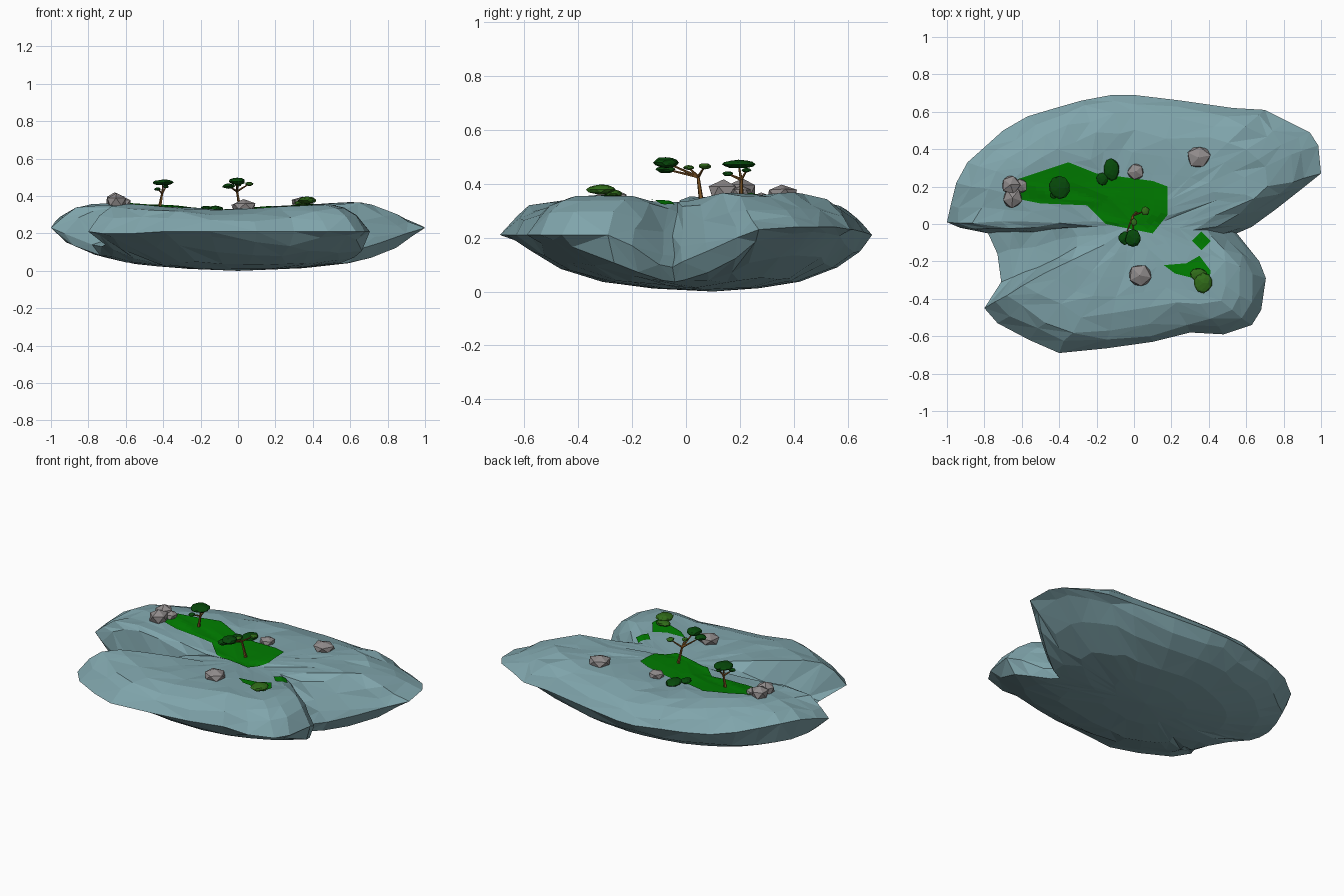
import bpy, bmesh, math, random
from mathutils import Vector, Matrix
from mathutils.bvhtree import BVHTree

if "Cube" in bpy.data.objects:
    bpy.data.objects.remove(bpy.data.objects["Cube"])
random.seed(4)

def material(name, rgb):
    m = bpy.data.materials.new(name)
    m.diffuse_color = (*rgb, 1)
    m.use_nodes = True
    m.node_tree.nodes["Principled BSDF"].inputs["Base Color"].default_value = m.diffuse_color
    return m

STONE = material("blue_grey_stone", (0.215, 0.375, 0.41))
GRASS = material("grass_green", (0.0, 0.2, 0.0))
DARK = material("dark_leaf", (0.002, 0.066, 0.003))
LIGHT = material("light_leaf", (0.03, 0.15, 0.01))
GREY = material("boulder_grey", (0.28, 0.26, 0.26))
BARK = material("bark_brown", (0.19, 0.08, 0.015))

def make_object(name, bm, mat):
    bmesh.ops.recalc_face_normals(bm, faces=bm.faces[:])
    me = bpy.data.meshes.new(name)
    bm.to_mesh(me)
    bm.free()
    me.materials.append(mat)
    ob = bpy.data.objects.new(name, me)
    bpy.context.collection.objects.link(ob)
    return ob

# island rim: x, y, z, low rim values mark the two side gullies
RIM = [(1.0, .27, .23), (.985, .42, .24), (.94, .49, .24), (.82, .55, .24), (.70, .61, .23),
       (.53, .62, .23), (.25, .66, .22), (0, .69, .21), (-.12, .69, .21), (-.28, .66, .22),
       (-.42, .62, .22), (-.57, .575, .23), (-.70, .50, .25), (-.80, .41, .27), (-.89, .33, .29),
       (-.95, .22, .29), (-.98, .10, .26), (-1.0, .01, .23), (-.93, -.02, .20), (-.78, -.05, .14),
       (-.73, -.16, .13), (-.71, -.31, .14), (-.80, -.45, .21), (-.73, -.53, .20),
       (-.56, -.62, .20), (-.40, -.69, .21), (-.15, -.665, .21), (.10, -.63, .21),
       (.30, -.58, .21), (.48, -.59, .21), (.63, -.54, .21), (.68, -.46, .21), (.705, -.29, .21),
       (.67, -.20, .17), (.59, -.10, .10), (.55, -.05, .09), (.63, -.015, .11), (.76, .08, .15),
       (.90, .19, .20)]

def curve(t, pts):
    for (a, u), (b, v) in zip(pts, pts[1:]):
        if t <= b:
            return u + (v - u) * (t - a) / (b - a)
    return pts[-1][1]

# height of the top along x: high at the ends, dipping in the middle
CREST = [(-1.1, .36), (-.85, .385), (-.6, .36), (-.4, .345), (-.1, .324), (.2, .342),
         (.4, .353), (.65, .368), (.85, .315), (1.1, .24)]

def plateau(x, y):
    trough = math.exp(-((y + .02 + .1 * x) / .14) ** 2)
    return curve(x, CREST) - .018 * trough

EDGE = [(0, 0), (.07, .5), (.15, .8), (.28, 1), (1, 1)]           # rise from rim inward
LEFT_GULLY = [(0, 0), (.3, .3), (.5, .55), (.68, 1), (1, 1)]
RIGHT_GULLY = [(0, 0), (.32, 1), (1, 1)]
BOWL = [(0, 0), (.35, .014), (.6, .042), (.75, .08), (.88, .13), (1, .2), (1.3, .3)]

def hull(x, y):
    return curve(math.hypot(x, (y - .08) / (.62 if y > .08 else .72)), BOWL)

def jitter(a):
    return random.uniform(-a, a)

def build_island():
    bm = bmesh.new()
    n = len(RIM)
    top, low = [[bm.verts.new(p) for p in RIM]], []
    for s in (.93, .84, .72, .58, .42, .22):
        ring = []
        for x, y, z in RIM:
            k = s + jitter(.025)
            px, py = x * k + jitter(.01), y * k + jitter(.01)
            gully = min(1, max(0, (.21 - z) / .06)) if abs(y) < .4 else 0
            h = plateau(px, py)
            bank = z + (h - z) * curve(1 - k, EDGE)
            ramp = z + (h - z) * curve(1 - k, LEFT_GULLY if x < 0 else RIGHT_GULLY)
            ring.append(bm.verts.new((px, py, bank + (ramp - bank) * gully + jitter(.005))))
        top.append(ring)
    low.append(top[0])
    for s in (.93, .78, .55, .28):
        ring = []
        for x, y, z in RIM:
            k = s + jitter(.015)
            px, py = x * k, .1 + (y - .1) * k
            ring.append(bm.verts.new((px, py, min(hull(px, py), z * (.4 + .6 * k) - .01))))
        low.append(ring)
    for rings, centre in ((top, (0, 0, .315)), (low, (0, .1, 0))):
        for a, b in zip(rings, rings[1:]):
            for i in range(n):
                j = (i + 1) % n
                if random.random() < .5:
                    bm.faces.new((a[i], a[j], b[i]))
                    bm.faces.new((a[j], b[j], b[i]))
                else:
                    bm.faces.new((a[i], a[j], b[j]))
                    bm.faces.new((a[i], b[j], b[i]))
        c = bm.verts.new(centre)
        for i in range(n):
            bm.faces.new((rings[-1][i], rings[-1][(i + 1) % n], c))
    # merge crowded points near the middle into larger facets
    inner = [v for v in bm.verts if math.hypot(v.co.x, v.co.y) < .5]
    bmesh.ops.remove_doubles(bm, verts=inner, dist=.035)
    bmesh.ops.recalc_face_normals(bm, faces=bm.faces[:])
    low_z = min(v.co.z for v in bm.verts)
    bmesh.ops.translate(bm, vec=(0, 0, -low_z), verts=bm.verts[:])
    tree = BVHTree.FromBMesh(bm)
    make_object("rock_island", bm, STONE)
    return tree

SURFACE = build_island()

def ground(x, y):
    return SURFACE.ray_cast(Vector((x, y, 2)), Vector((0, 0, -1)))[0].z

# grass patches draped over the ground
def grass(name, cx, cy, outline, parts=4, rings=10):
    pts = []
    for (ax, ay), (bx, by) in zip(outline, outline[1:] + outline[:1]):
        pts += [(ax + (bx - ax) * i / parts, ay + (by - ay) * i / parts) for i in range(parts)]
    bm = bmesh.new()

    def vert(x, y):
        return bm.verts.new((x, y, ground(x, y) + .006))
    loops = [[vert(cx + (x - cx) * r / rings, cy + (y - cy) * r / rings) for x, y in pts]
             for r in range(1, rings + 1)]
    c, n = vert(cx, cy), len(pts)
    for i in range(n):
        j = (i + 1) % n
        bm.faces.new((c, loops[0][i], loops[0][j]))
        for a, b in zip(loops, loops[1:]):
            bm.faces.new((a[i], b[i], b[j], a[j]))
    ob = make_object(name, bm, GRASS)
    if ob.data.polygons[0].normal.z < 0:
        ob.data.flip_normals()

grass("grass_main", -.17, .16, [(-.62, .24), (-.35, .33), (-.2, .27), (.1, .23), (.18, .2),
      (.18, .05), (.1, -.05), (0, -.03), (-.15, .0), (-.25, .1), (-.5, .11), (-.6, .13)])
grass("grass_front", .33, -.24, [(.16, -.22), (.28, -.21), (.35, -.17), (.41, -.25),
      (.40, -.32), (.32, -.29), (.22, -.265)])
grass("grass_small", .36, -.09, [(.31, -.09), (.36, -.04), (.41, -.09), (.36, -.14)], rings=4)

# faceted blob for boulders and foliage
def blob(name, loc, size, mat, rough, detail=2, turn=0):
    bm = bmesh.new()
    bmesh.ops.create_icosphere(bm, subdivisions=detail, radius=1)
    for v in bm.verts:
        v.co *= 1 + jitter(rough)
    bmesh.ops.scale(bm, vec=size, verts=bm.verts[:])
    bmesh.ops.rotate(bm, matrix=Matrix.Rotation(turn, 3, 'Z'), verts=bm.verts[:])
    bmesh.ops.translate(bm, vec=loc, verts=bm.verts[:])
    make_object(name, bm, mat)

for i, (x, y, r, h) in enumerate([(-.66, .21, .054, .045), (-.65, .14, .056, .045),
                                  (-.605, .205, .04, .03), (.345, .355, .066, .036),
                                  (.03, -.275, .068, .036), (.01, .28, .047, .03)]):
    blob(f"boulder_{i + 1}", (x, y, ground(x, y) + h * .3), (r, r, h), GREY, .12, 1, i * .9)

# branches as tapered five-sided tubes
def branch(name, a, b, r1, r2):
    a, b = Vector(a), Vector(b)
    d = b - a
    bm = bmesh.new()
    bmesh.ops.create_cone(bm, cap_ends=True, segments=5, radius1=r1, radius2=r2, depth=d.length)
    rot = d.to_track_quat('Z', 'Y').to_matrix().to_4x4()
    bmesh.ops.transform(bm, matrix=Matrix.Translation((a + b) / 2) @ rot, verts=bm.verts[:])
    make_object(name, bm, BARK)

def tree(name, base, fork, crowns):
    branch(name + "_trunk", (*base, ground(*base) - .01), fork, .010, .006)
    for i, (x, y, z, rx, ry, rz, mat) in enumerate(crowns):
        branch(f"{name}_branch_{i + 1}", fork, (x, y, z), .006, .003)
        blob(f"{name}_crown_{i + 1}", (x, y, z), (rx, ry, rz), mat, .1)

tree("back_tree", (-.42, .205), (-.405, .205, .415),
     [(-.40, .195, .472, .055, .06, .016, DARK), (-.43, .155, .437, .018, .02, .009, DARK),
      (-.385, .225, .45, .015, .018, .008, DARK)])
tree("middle_tree", (.015, .06), (-.005, .045, .425),
     [(-.005, -.075, .478, .042, .048, .02, DARK), (-.05, -.075, .453, .034, .035, .014, DARK),
      (0, .01, .46, .018, .02, .009, LIGHT), (.06, .07, .465, .022, .024, .011, LIGHT)])

# low bushes
for name, x, y, lift, size, mat in [
        ("dark_bush", -.12, .29, .008, (.043, .06, .018), DARK),
        ("dark_bush_small", -.17, .24, .008, (.03, .034, .015), DARK),
        ("light_bush", .37, -.315, .028, (.05, .052, .019), LIGHT),
        ("light_bush_side", .345, -.27, .016, (.045, .035, .014), LIGHT)]:
    blob(name, (x, y, ground(x, y) + lift), size, mat, .08)
